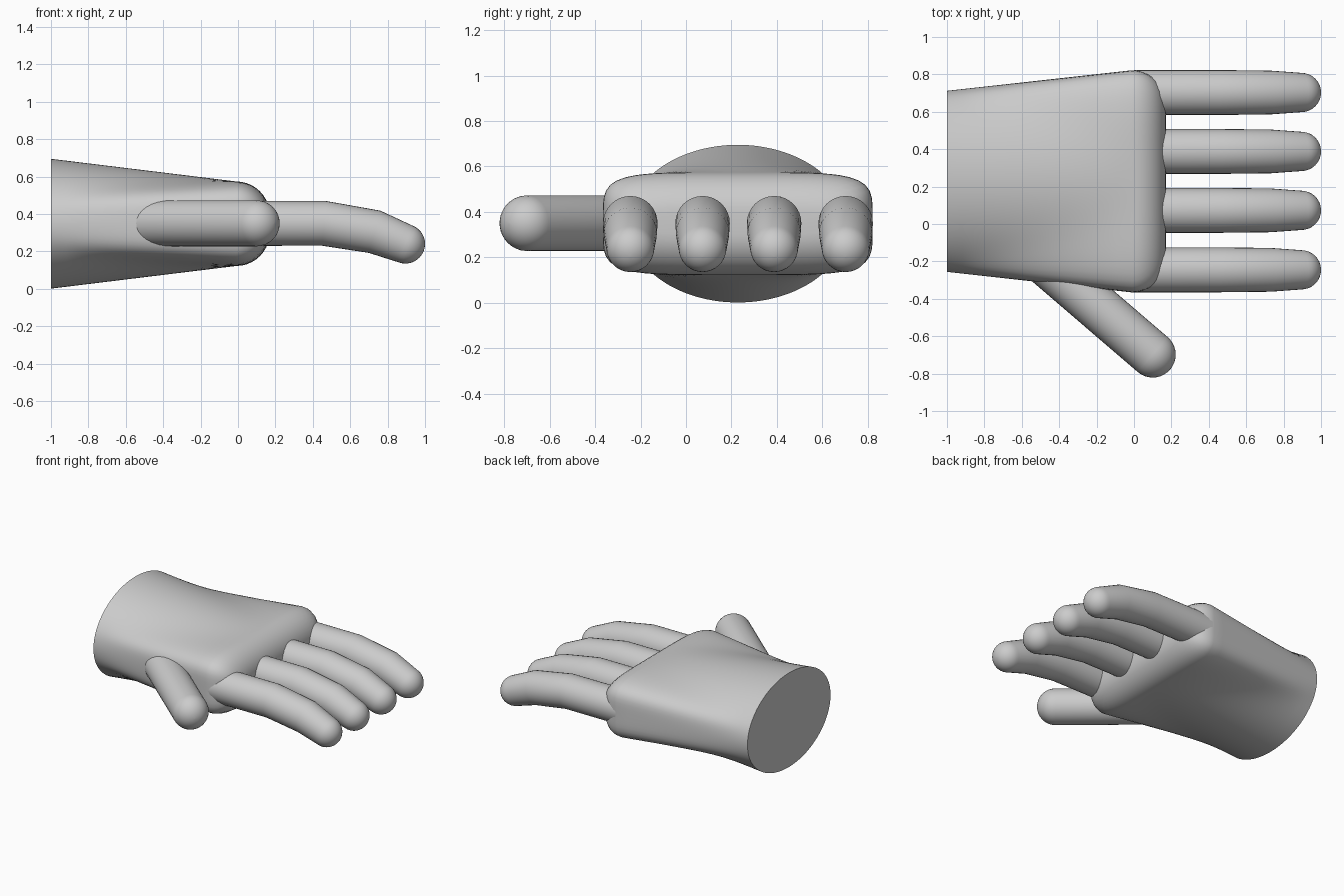
import bpy, bmesh, math
from mathutils import Vector

old = bpy.data.objects.get("Cube")
if old:
    bpy.data.objects.remove(old, do_unlink=True)

grey = bpy.data.materials.new("plain_grey")
grey.use_nodes = True
COLOUR = (0.6, 0.6, 0.6, 1)
grey.diffuse_color = COLOUR
grey.node_tree.nodes["Principled BSDF"].inputs["Base Color"].default_value = COLOUR

MID_Z = 0.348
MID_Y = 0.228


def loft(name, rings):
    """Join a list of equal rings into a closed, smooth skin."""
    bm = bmesh.new()
    rows = [[bm.verts.new(p) for p in ring] for ring in rings]
    n = len(rows[0])
    for a, b in zip(rows, rows[1:]):
        for i in range(n):
            j = (i + 1) % n
            bm.faces.new((a[i], a[j], b[j], b[i]))
    bm.faces.new(rows[0][::-1])
    bm.faces.new(rows[-1])
    bmesh.ops.recalc_face_normals(bm, faces=bm.faces)
    mesh = bpy.data.meshes.new(name)
    bm.to_mesh(mesh)
    bm.free()
    mesh.materials.append(grey)
    obj = bpy.data.objects.new(name, mesh)
    bpy.context.collection.objects.link(obj)
    bpy.ops.object.select_all(action="DESELECT")
    obj.select_set(True)
    bpy.context.view_layer.objects.active = obj
    bpy.ops.object.shade_smooth_by_angle(angle=math.radians(40))
    return obj


def digit(name, path, sides=32, cap_steps=9):
    """Round tube through (point, radius) pairs with a domed tip."""
    pts = [Vector(p) for p, r in path]
    radii = [r for p, r in path]
    dirs = [(b - a).normalized() for a, b in zip(pts, pts[1:])]
    tangents = [dirs[0]]
    tangents += [(a + b).normalized() for a, b in zip(dirs, dirs[1:])]
    tangents.append(dirs[-1])
    stations = list(zip(pts, radii, tangents))
    tip, r, t = stations[-1]
    for k in range(1, cap_steps):
        a = math.pi / 2 * k / cap_steps
        stations.append((tip + t * r * math.sin(a), r * math.cos(a), t))
    stations.append((tip + t * r, r * 0.02, t))
    rings = []
    for centre, radius, t in stations:
        side = Vector((0, 0, 1)).cross(t).normalized()
        up = t.cross(side)
        angles = [math.tau * i / sides for i in range(sides)]
        rings.append([centre + (side * math.cos(a) + up * math.sin(a)) * radius
                      for a in angles])
    return loft(name, rings)


# Palm: oval wrist blending into a wide boxy knuckle end with a rounded rim
SIDES = 128
ANGLES = [math.tau * i / SIDES for i in range(SIDES)]


def oval(x):
    return [Vector((x, MID_Y + 0.484 * math.cos(a), MID_Z + 0.347 * math.sin(a)))
            for a in ANGLES]


def box_oval(x, inset):
    half_y, half_z = 0.594 - inset, 0.226 - inset
    ring = []
    for a in ANGLES:
        c, s = math.cos(a), math.sin(a)
        r = (abs(c / half_y) ** 5 + abs(s / half_z) ** 5) ** -0.2
        ring.append(Vector((x, MID_Y + r * c, MID_Z + r * s)))
    return ring


wrist, knuckle = oval(-1), box_oval(-0.01, 0)
STEPS = 12
palm_rings = [[p.lerp(q, i / STEPS) for p, q in zip(wrist, knuckle)]
              for i in range(STEPS + 1)]
RIM = 0.18
for k in range(1, 11):
    a = math.pi / 2 * k / 10
    palm_rings.append(box_oval(-0.01 + RIM * math.sin(a), RIM * (1 - math.cos(a))))
loft("palm", palm_rings)

# Four fingers, bent gently downwards
for name, y in (("index", -0.245), ("middle", 0.073), ("ring", 0.388), ("little", 0.703)):
    digit(name + "_finger", [((0, y, 0.35), 0.12), ((0.46, y, 0.35), 0.12),
                             ((0.73, y, 0.305), 0.117), ((0.895, y, 0.24), 0.105)])

# Thumb, angled out from the side of the palm
digit("thumb", [((-0.55, -0.14, 0.35), 0.123), ((0.1, -0.698, 0.35), 0.123)])
